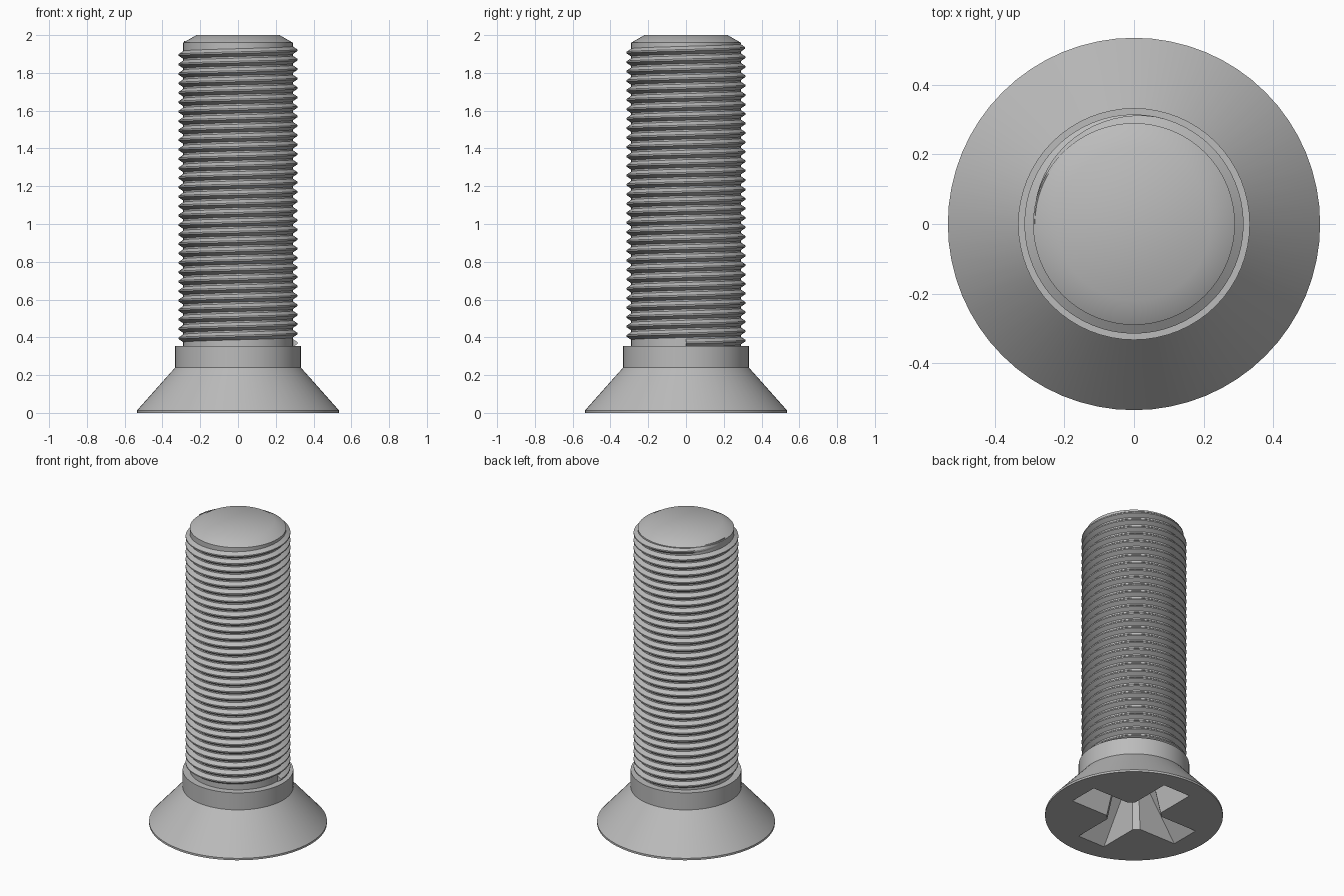
import bpy, bmesh, math

SEG = 64
old = bpy.data.objects.get("Cube")
if old:
    bpy.data.objects.remove(old, do_unlink=True)

steel = bpy.data.materials.new("grey steel")
steel.use_nodes = True
steel.diffuse_color = (0.5, 0.5, 0.5, 1)
steel.node_tree.nodes["Principled BSDF"].inputs["Base Color"].default_value = (0.5, 0.5, 0.5, 1)


def add_object(name, bm):
    bmesh.ops.recalc_face_normals(bm, faces=bm.faces)
    mesh = bpy.data.meshes.new(name)
    bm.to_mesh(mesh)
    bm.free()
    mesh.materials.append(steel)
    obj = bpy.data.objects.new(name, mesh)
    bpy.context.collection.objects.link(obj)
    return obj


def select(obj):
    bpy.ops.object.select_all(action='DESELECT')
    obj.select_set(True)
    bpy.context.view_layer.objects.active = obj


def smooth(obj, degrees):
    select(obj)
    bpy.ops.object.shade_smooth_by_angle(angle=math.radians(degrees))


def loft(name, rings, closed=True):
    """Skin a list of equal point rings and cap both ends."""
    bm = bmesh.new()
    loops = [[bm.verts.new(p) for p in ring] for ring in rings]
    n = len(loops[0])
    for a, b in zip(loops, loops[1:]):
        for i in range(n):
            j = (i + 1) % n
            bm.faces.new((a[i], a[j], b[j], b[i]))
    bm.faces.new(loops[0])
    bm.faces.new(loops[-1])
    return add_object(name, bm)


def circle(r, z):
    angles = [math.tau * i / SEG for i in range(SEG)]
    return [(r * math.cos(a), r * math.sin(a), z) for a in angles]


def lathe(name, profile):
    return loft(name, [circle(r, z) for r, z in profile])


# Countersunk head with its collar
head = lathe("countersunk_head", [(0.535, 0), (0.535, 0.013), (0.333, 0.24), (0.333, 0.353)])


# Tapered cross-shaped driver recess
def cross(length, width, corner, z):
    quarter = [(length, -width), (length, width), (corner, width), (width, corner)]
    ring = []
    for k in range(4):
        c, s = round(math.cos(k * math.pi / 2)), round(math.sin(k * math.pi / 2))
        ring += [(x * c - y * s, x * s + y * c, z) for x, y in quarter]
    return ring


cutter = loft("recess_cutter", [cross(0.417, 0.102, 0.134, -0.02), cross(0.14, 0.06, 0.085, 0.3)])
cutter.hide_render = True
cut = head.modifiers.new("recess", 'BOOLEAN')
cut.operation = 'DIFFERENCE'
cut.solver = 'EXACT'
cut.object = cutter
select(head)
bpy.ops.object.modifier_apply(modifier=cut.name)
bpy.data.objects.remove(cutter, do_unlink=True)
smooth(head, 25)

# Shank core with chamfered tip
core = lathe("shank_core", [(0.29, 0.34), (0.29, 1.96), (0.22, 2.0)])
smooth(core, 35)

# Helical thread ridge that fades out at the tip
PITCH, TURNS, START = 0.05, 31.5, 0.37
ROOT, CREST = 0.285, 0.315
steps = int(TURNS * SEG)
rings = []
for i in range(steps + 1):
    a = math.tau * i / SEG
    fade = min(1, 0.05 + (steps - i) / (SEG * 0.3))
    tip = ROOT + (CREST - ROOT) * fade
    z = START + PITCH * i / SEG
    section = [(ROOT, -0.024), (tip, -0.004), (tip, 0.004), (ROOT, 0.024)]
    rings.append([(r * math.cos(a), r * math.sin(a), z + dz) for r, dz in section])
thread = loft("thread", rings)
smooth(thread, 25)
